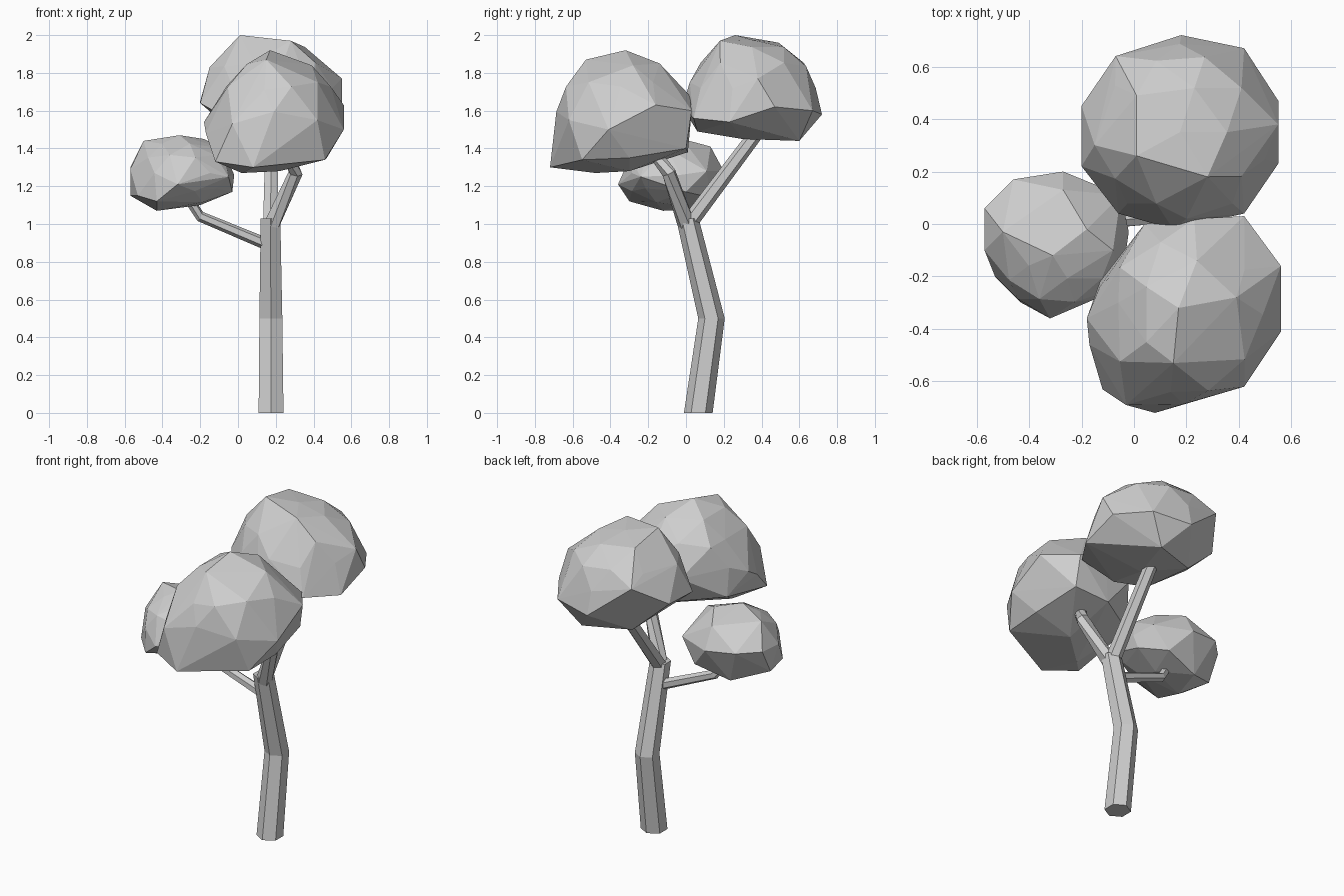
import bpy, bmesh
from math import pi, sin, cos
from mathutils import Vector, Quaternion

cube = bpy.data.objects.get("Cube")
if cube:
    bpy.data.objects.remove(cube, do_unlink=True)

shade = (0.62, 0.62, 0.62, 1)
grey = bpy.data.materials.new("plain grey")
grey.use_nodes = True
grey.diffuse_color = shade
grey.node_tree.nodes["Principled BSDF"].inputs["Base Color"].default_value = shade


def finish(name, bm):
    """Turn a bmesh into a flat shaded object."""
    bmesh.ops.recalc_face_normals(bm, faces=bm.faces[:])
    mesh = bpy.data.meshes.new(name)
    bm.to_mesh(mesh)
    bm.free()
    mesh.materials.append(grey)
    obj = bpy.data.objects.new(name, mesh)
    bpy.context.collection.objects.link(obj)


def limb(name, path, radii, level=False, sides=6):
    """Six sided tube along a path; level keeps the rings horizontal."""
    bm = bmesh.new()
    points = [Vector(p) for p in path]
    rings = []
    for i, (p, r) in enumerate(zip(points, radii)):
        before, after = points[max(i - 1, 0)], points[min(i + 1, len(points) - 1)]
        turn = Quaternion() if level else (after - before).to_track_quat('Z', 'Y')
        angles = [pi / 2 + 2 * pi * k / sides for k in range(sides)]
        rings.append([bm.verts.new(p + turn @ Vector((r * cos(a), r * sin(a), 0))) for a in angles])
    for low, high in zip(rings, rings[1:]):
        for k in range(sides):
            n = (k + 1) % sides
            bm.faces.new((low[k], low[n], high[n], high[k]))
    bm.faces.new(rings[0])
    bm.faces.new(rings[-1])
    finish(name, bm)


def foliage(name, corners):
    """Faceted ball whose nearest points are pulled out to the given corners."""
    corners = [Vector(c) for c in corners]
    low = Vector([min(c[i] for c in corners) for i in range(3)])
    high = Vector([max(c[i] for c in corners) for i in range(3)])
    centre, half = (low + high) / 2, (high - low) / 2
    bm = bmesh.new()
    bmesh.ops.create_icosphere(bm, subdivisions=2, radius=0.91)
    for v in bm.verts:
        v.co = centre + v.co * half
    free = list(bm.verts)
    for c in corners:
        nearest = min(free, key=lambda v: (v.co - c).length)
        nearest.co = c
        free.remove(nearest)
    # Wrap the moved points in a clean convex skin
    bmesh.ops.delete(bm, geom=bm.edges[:], context='EDGES_FACES')
    bmesh.ops.convex_hull(bm, input=bm.verts[:])
    loose = [v for v in bm.verts if not v.link_faces]
    bmesh.ops.delete(bm, geom=loose, context='VERTS')
    finish(name, bm)


# Trunk and branches
limb("trunk", [(.175, .065, 0), (.174, .135, .5), (.172, .007, 1.03)], [.076, .07, .06], level=True)
limb("back_branch", [(.172, .02, 1.01), (.18, .38, 1.49)], [.044, .038])
limb("front_branch", [(.18, 0, 1.0), (.305, -.09, 1.27), (.24, -.2, 1.42)], [.046, .038, .034])
limb("side_branch", [(.16, .035, .89), (-.2, 0, 1.04), (-.28, -.03, 1.16)], [.032, .028, .026])

# Front clump, with a peak on top and a jutting lower front corner
foliage("front_foliage", [
    (.08, -.72, 1.3), (-.03, -.69, 1.53), (.14, -.64, 1.71), (.15, -.53, 1.87),
    (.17, -.32, 1.92), (.39, -.28, 1.84), (.24, -.14, 1.85), (-.06, -.3, 1.73),
    (-.18, -.36, 1.54), (-.17, -.46, 1.48), (-.12, -.63, 1.33), (.56, -.41, 1.5),
    (.56, -.16, 1.63), (.47, -.3, 1.35), (.46, -.55, 1.34), (.42, -.62, 1.55),
    (.42, .03, 1.6), (.43, 0, 1.4), (.23, .02, 1.68), (.04, 0, 1.57),
    (-.13, -.22, 1.42), (.02, -.48, 1.27), (.22, -.3, 1.28), (.2, .01, 1.38)])

# Back clump, the highest one, with a sloping top
foliage("back_foliage", [
    (.01, .26, 2), (.28, .18, 1.97), (.01, .49, 1.96), (.55, .38, 1.77),
    (.55, .47, 1.62), (.55, .23, 1.54), (.42, .67, 1.6), (.18, .72, 1.58),
    (-.07, .64, 1.78), (-.2, .45, 1.65), (-.2, .22, 1.64), (-.15, .3, 1.83),
    (-.06, .04, 1.56), (.15, -.02, 1.62), (.42, .04, 1.56), (.2, .02, 1.75),
    (.3, .6, 1.44), (.2, .3, 1.45), (.2, .06, 1.49), (.02, .5, 1.45)])

# Small side clump
foliage("side_foliage", [
    (-.57, -.1, 1.29), (-.57, -.02, 1.15), (-.57, .06, 1.3), (-.5, -.03, 1.44),
    (-.31, -.12, 1.47), (-.18, -.02, 1.45), (-.08, -.1, 1.4), (-.02, -.03, 1.26),
    (-.03, 0, 1.17), (-.05, .11, 1.28), (-.05, -.24, 1.25), (-.32, -.36, 1.21),
    (-.43, -.3, 1.12), (-.43, -.12, 1.07), (-.2, -.05, 1.1), (-.46, .17, 1.3),
    (-.27, .2, 1.28), (-.27, .13, 1.41), (-.37, .09, 1.08), (-.15, .13, 1.14), (-.53, -.2, 1.15)])
